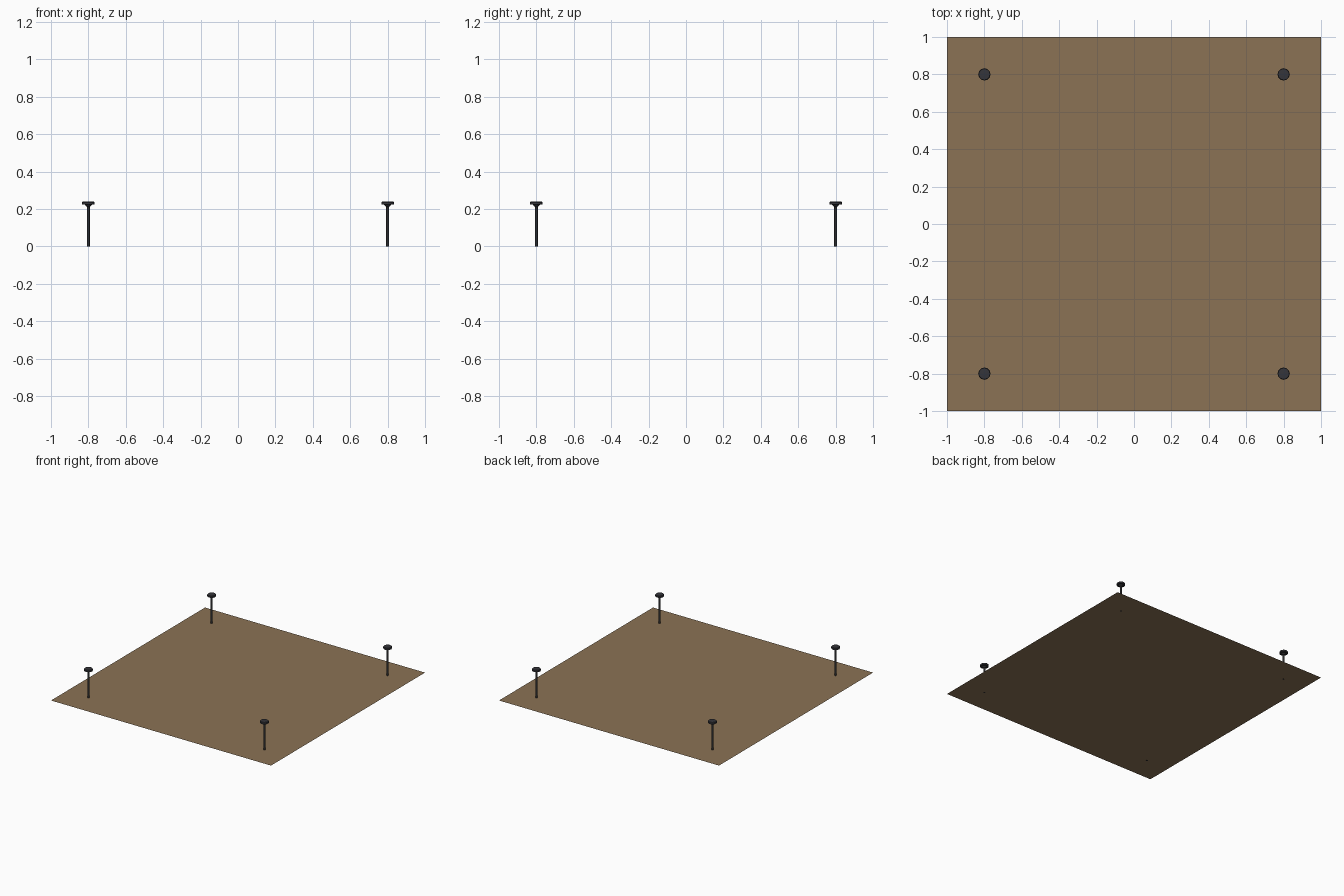
import bpy, bmesh, math

if "Cube" in bpy.data.objects:
    bpy.data.objects.remove(bpy.data.objects["Cube"])

def material(name, rgb):
    m = bpy.data.materials.new(name)
    m.diffuse_color = (*rgb, 1)
    m.use_nodes = True
    m.node_tree.nodes["Principled BSDF"].inputs["Base Color"].default_value = m.diffuse_color
    return m

EARTH = material("brown earth", (0.258, 0.171, 0.091))
IRON = material("dark iron", (0.023, 0.023, 0.025))
SHADE = material("shade grey", (0.035, 0.035, 0.042))

def finish(bm, name, mat):
    bmesh.ops.recalc_face_normals(bm, faces=bm.faces)
    me = bpy.data.meshes.new(name)
    bm.to_mesh(me)
    bm.free()
    me.materials.append(mat)
    ob = bpy.data.objects.new(name, me)
    bpy.context.collection.objects.link(ob)
    return ob

def lathe(name, profile, x, y, mat, sides=12):
    """Closed solid turned from (radius, z) points, bottom to top."""
    bm = bmesh.new()
    rings = [[bm.verts.new((x + r * math.cos(2 * math.pi * i / sides),
                            y + r * math.sin(2 * math.pi * i / sides), z))
              for i in range(sides)] for r, z in profile]
    for a, b in zip(rings, rings[1:]):
        for i in range(sides):
            j = (i + 1) % sides
            bm.faces.new((a[i], a[j], b[j], b[i]))
    bm.faces.new(rings[0][::-1])
    bm.faces.new(rings[-1])
    return finish(bm, name, mat)

# Thin ground sheet
bm = bmesh.new()
bm.faces.new([bm.verts.new(p) for p in
              ((-1, -1, 0.0005), (1, -1, 0.0005), (1, 1, 0.0005), (-1, 1, 0.0005))])
finish(bm, "ground_sheet", EARTH)

# Four lamp posts near the corners
for sy, row in ((-1, "front"), (1, "back")):
    for sx, side in ((-1, "left"), (1, "right")):
        x, y, tag = 0.8 * sx, 0.8 * sy, f"{row}_{side}"
        lathe(f"post_{tag}", [(0.008, 0), (0.008, 0.215)], x, y, IRON)
        # Collar flaring up under the shade
        lathe(f"collar_{tag}", [(0.008, 0.212), (0.014, 0.217), (0.02, 0.225)], x, y, IRON)
        # Flat round shade
        lathe(f"shade_{tag}", [(0.033, 0.224), (0.033, 0.236), (0.03, 0.24), (0.008, 0.241)],
              x, y, SHADE)
